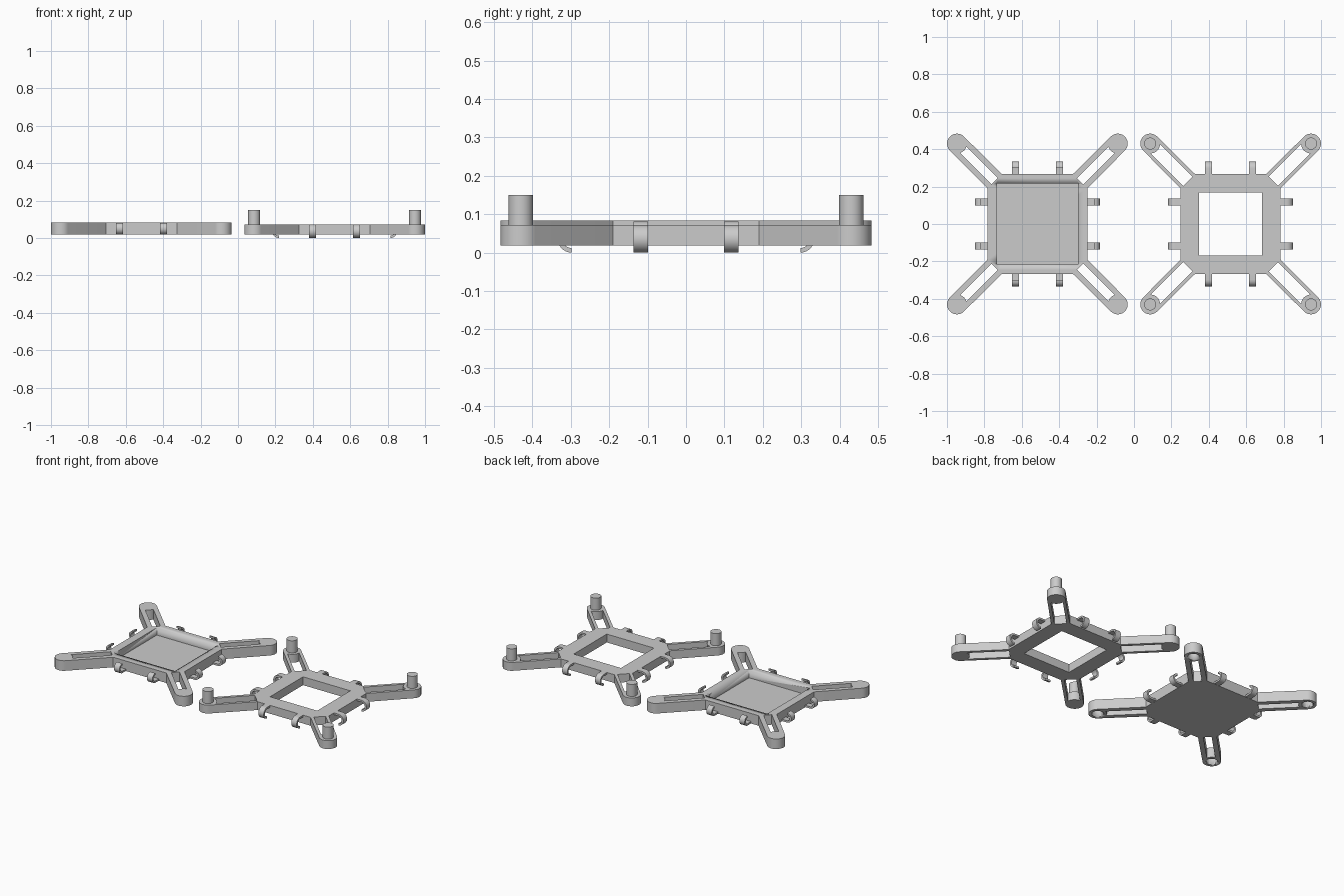
import bpy, bmesh
from math import pi, cos, sin, sqrt
from mathutils import Vector, Matrix

cube = bpy.data.objects.get("Cube")
if cube:
    bpy.data.objects.remove(cube, do_unlink=True)

grey = bpy.data.materials.new("light_grey_plastic")
grey.use_nodes = True
GREY = (0.6, 0.6, 0.6, 1)
grey.diffuse_color = GREY
grey.node_tree.nodes["Principled BSDF"].inputs["Base Color"].default_value = GREY

BODY, FLAT = 0.267, 0.19       # half width of the body, half length of its straight sides
REACH, TIP_R = 0.43, 0.053     # arm tip offset and radius
BASE = 0.018                   # underside of both plates


def arc(cx, cy, r, a0, a1, n):
    return [Vector((cx + r * cos(a0 + (a1 - a0) * i / n), cy + r * sin(a0 + (a1 - a0) * i / n)))
            for i in range(n + 1)]


def turn(points, quarter):
    return [Matrix.Rotation(quarter * pi / 2, 2) @ p for p in points]


def square(h):
    return [Vector(p) for p in ((-h, -h), (h, -h), (h, h), (-h, h))]


def finish(name, mesh, smooth=True):
    obj = bpy.data.objects.new(name, mesh)
    bpy.context.collection.objects.link(obj)
    mesh.materials.clear()
    mesh.materials.append(grey)
    if smooth:
        bpy.ops.object.select_all(action='DESELECT')
        obj.select_set(True)
        bpy.context.view_layer.objects.active = obj
        bpy.ops.object.shade_smooth_by_angle(angle=pi / 6)
    return obj


def extrude_outline(name, loops, x, z0, z1):
    """Solid slab from an outer loop followed by hole loops."""
    curve = bpy.data.curves.new(name, 'CURVE')
    curve.dimensions, curve.fill_mode = '2D', 'BOTH'
    curve.extrude = (z1 - z0) / 2
    for loop in loops:
        spline = curve.splines.new('POLY')
        spline.points.add(len(loop) - 1)
        spline.use_cyclic_u = True
        for point, co in zip(spline.points, loop):
            point.co = (co.x, co.y, 0, 1)
    temp = bpy.data.objects.new(name + "_outline", curve)
    bpy.context.collection.objects.link(temp)
    graph = bpy.context.evaluated_depsgraph_get()
    mesh = bpy.data.meshes.new_from_object(temp.evaluated_get(graph))
    bpy.data.objects.remove(temp, do_unlink=True)
    bm = bmesh.new()
    bm.from_mesh(mesh)
    bmesh.ops.remove_doubles(bm, verts=bm.verts, dist=0.0001)
    bmesh.ops.recalc_face_normals(bm, faces=bm.faces)
    bmesh.ops.translate(bm, verts=bm.verts, vec=(x, 0, (z0 + z1) / 2))
    bm.to_mesh(mesh)
    bm.free()
    return finish(name, mesh)


def plate_loops(slot):
    """Octagon with four rounded diagonal arms, then one slot per arm."""
    corner = [Vector((BODY, FLAT))] + arc(REACH, REACH, TIP_R, -pi / 4, 3 * pi / 4, 20) \
        + [Vector((FLAT, BODY))]
    outer = [p for q in range(4) for p in turn(corner, q)]
    inner, tip = (BODY + FLAT) / sqrt(2), REACH * sqrt(2)
    half_angle = pi - (pi / 2 - abs(pi / 2 - slot / TIP_R))
    end = arc(tip, 0, TIP_R, half_angle, 2 * pi - half_angle, 8)
    hole = [Vector((inner, end[-1].y)), Vector((inner, end[0].y))] + end
    hole = [Matrix.Rotation(pi / 4, 2) @ p for p in hole]
    return [outer] + [turn(hole, q) for q in range(4)]


def cylinder(bm, x, y, r, z0, z1):
    bmesh.ops.create_cone(bm, cap_ends=True, segments=32, radius1=r, radius2=r, depth=z1 - z0,
                          matrix=Matrix.Translation((x, y, (z0 + z1) / 2)))


def tip_cylinders(name, x, r, z0, z1):
    bm = bmesh.new()
    for sx in (-1, 1):
        for sy in (-1, 1):
            cylinder(bm, x + sx * REACH, sy * REACH, r, z0, z1)
    mesh = bpy.data.meshes.new(name)
    bm.to_mesh(mesh)
    bm.free()
    return finish(name, mesh)


def clips(name, x, r, zc, flip):
    """Eight C-shaped clips; flip puts the strap at the bottom."""
    t, width, cx = 0.012, 0.038, 0.334 - r
    outer = arc(cx, 0, r, pi / 2, -pi / 2, 14)
    inner = arc(cx, 0, r - t, -pi / 2, pi / 2, 14)
    profile = [Vector((BODY - 0.004, r))] + outer + inner + [Vector((BODY - 0.004, r - t))]
    bm = bmesh.new()
    for q in range(4):
        for side in (-0.118, 0.118):
            verts = [bm.verts.new((p.x, side - width / 2, -p.y if flip else p.y)) for p in profile]
            face = bm.faces.new(verts)
            new = bmesh.ops.extrude_face_region(bm, geom=[face])["geom"]
            moved = [v for v in new if isinstance(v, bmesh.types.BMVert)]
            bmesh.ops.translate(bm, verts=moved, vec=(0, width, 0))
            place = Matrix.Translation((x, 0, zc)) @ Matrix.Rotation(q * pi / 2, 4, 'Z')
            bmesh.ops.transform(bm, matrix=place, verts=verts + moved)
    bmesh.ops.recalc_face_normals(bm, faces=bm.faces)
    mesh = bpy.data.meshes.new(name)
    bm.to_mesh(mesh)
    bm.free()
    return finish(name, mesh)


def cut(target, cutter):
    mod = target.modifiers.new("cut", 'BOOLEAN')
    mod.operation, mod.solver, mod.object = 'DIFFERENCE', 'EXACT', cutter
    bpy.context.view_layer.objects.active = target
    bpy.ops.object.modifier_apply(modifier=mod.name)
    bpy.data.objects.remove(cutter, do_unlink=True)


# Tray plate: shallow square pocket, sockets under the arm tips
TRAY_X, TRAY_TOP = -0.5165, 0.083
tray = extrude_outline("tray_plate", plate_loops(0.025), TRAY_X, BASE, TRAY_TOP)
cut(tray, extrude_outline("pocket_cutter", [square(0.216)], TRAY_X, 0.035, 0.12))
cut(tray, tip_cylinders("socket_cutter", TRAY_X, 0.034, -0.02, 0.065))
clips("tray_clips", TRAY_X, 0.031, 0.05, True)

# Frame plate: square opening, posts on the arm tips
FRAME_X, FRAME_TOP = 0.5165, 0.072
extrude_outline("frame_plate", plate_loops(0.038) + [square(0.169)], FRAME_X, BASE, FRAME_TOP)
tip_cylinders("posts", FRAME_X, 0.032, FRAME_TOP - 0.004, 0.15)
clips("frame_clips", FRAME_X, 0.036, 0.036, False)
